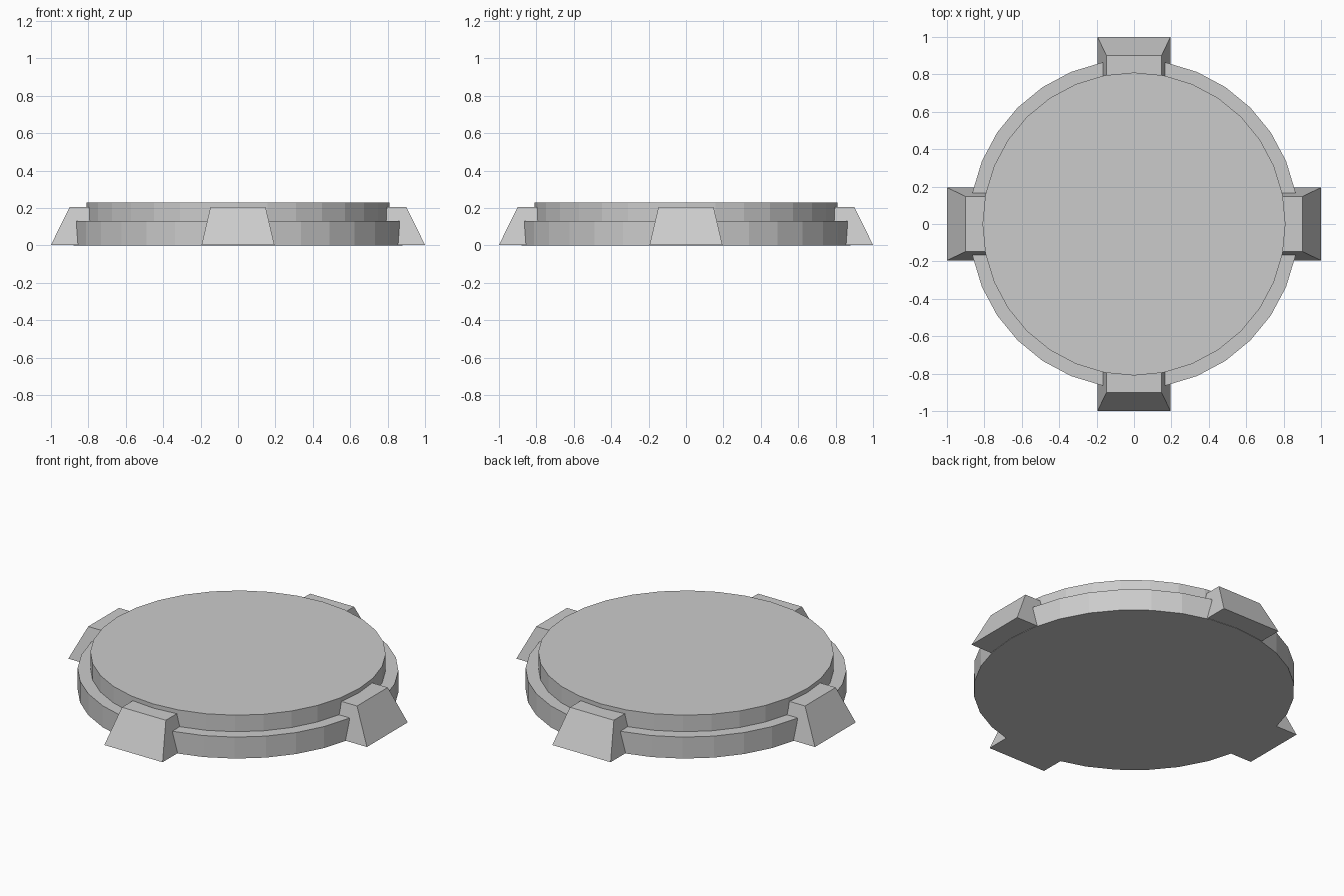
import bpy
import bmesh
from math import pi
from mathutils import Matrix

cube = bpy.data.objects.get("Cube")
if cube:
    bpy.data.objects.remove(cube, do_unlink=True)

grey = bpy.data.materials.new("light grey")
grey.use_nodes = True
grey.diffuse_color = (0.6, 0.6, 0.6, 1)
grey.node_tree.nodes["Principled BSDF"].inputs["Base Color"].default_value = (0.6, 0.6, 0.6, 1)


def add_object(name, bm):
    bmesh.ops.recalc_face_normals(bm, faces=bm.faces)
    mesh = bpy.data.meshes.new(name)
    bm.to_mesh(mesh)
    bm.free()
    mesh.materials.append(grey)
    obj = bpy.data.objects.new(name, mesh)
    bpy.context.collection.objects.link(obj)
    return obj


# Stepped round platform: faceted outer ring with a raised disc
bm = bmesh.new()
segments = 32
rings = []
for radius, z in [(0.88, 0), (0.88, 0.13), (0.81, 0.13), (0.81, 0.23)]:
    circle = bmesh.ops.create_circle(bm, segments=segments, radius=radius,
                                     matrix=Matrix.Translation((0, 0, z)))
    rings.append(circle["verts"])
for low, high in zip(rings, rings[1:]):
    for i in range(segments):
        j = (i + 1) % segments
        bm.faces.new((low[i], low[j], high[j], high[i]))
bm.faces.new(rings[0])
bm.faces.new(rings[-1])
add_object("platform", bm)


# Tapered block feet, one on each side
def add_foot(name, angle):
    bm = bmesh.new()
    inner = -0.72
    levels = []
    for half_width, outer, z in [(0.195, -1.0, 0.002), (0.147, -0.9, 0.205)]:
        corners = [(-half_width, outer), (half_width, outer),
                   (half_width, inner), (-half_width, inner)]
        levels.append([bm.verts.new((x, y, z)) for x, y in corners])
    low, high = levels
    for i in range(4):
        j = (i + 1) % 4
        bm.faces.new((low[i], low[j], high[j], high[i]))
    bm.faces.new(low)
    bm.faces.new(high)
    bm.transform(Matrix.Rotation(angle, 4, "Z"))
    add_object(name, bm)


for n, side in enumerate(["front", "left", "back", "right"]):
    add_foot(side + "_foot", n * pi / 2)
